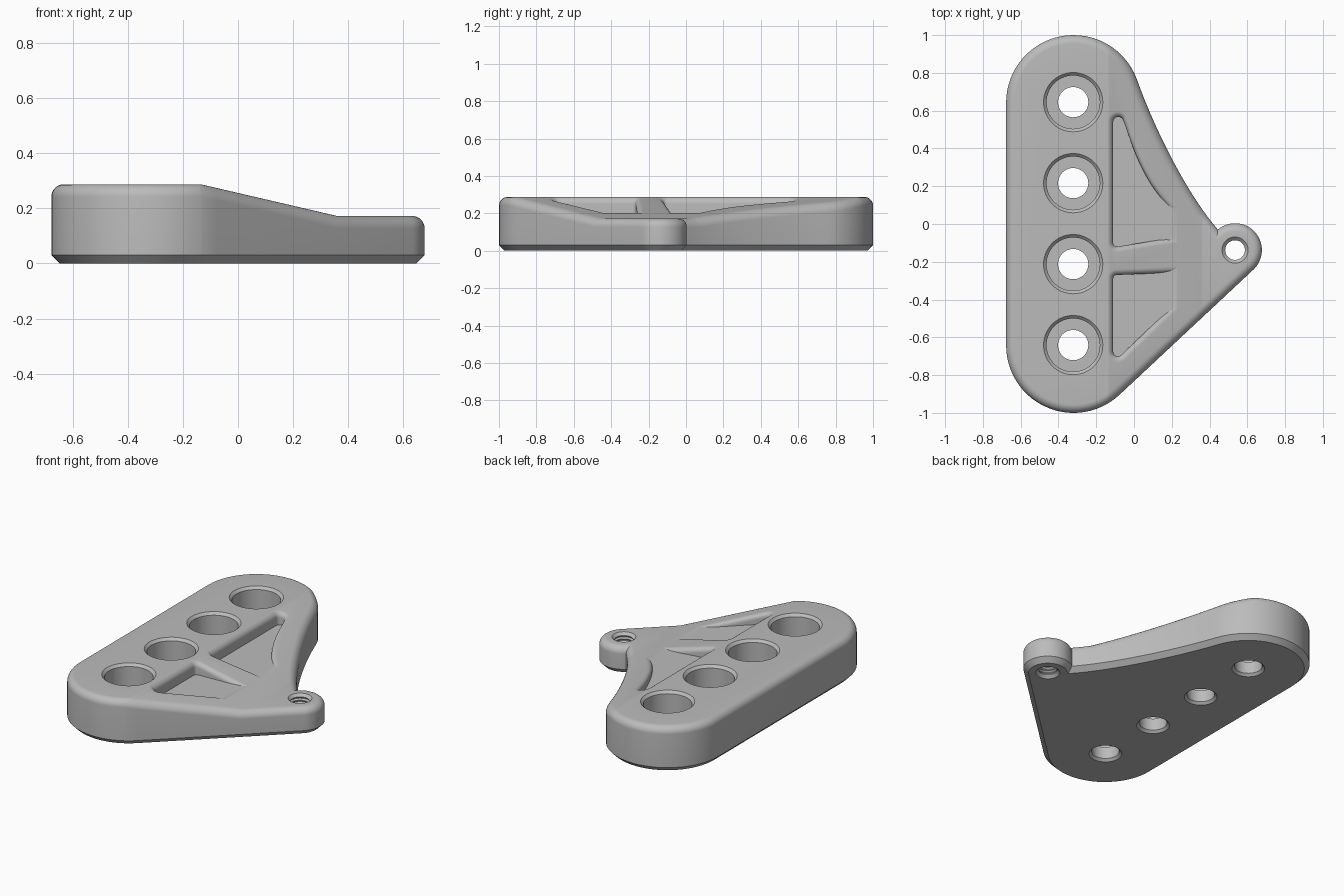
import bpy, bmesh, math
from mathutils import Vector

if "Cube" in bpy.data.objects:
    bpy.data.objects.remove(bpy.data.objects["Cube"])

TOP, LOW = 0.287, 0.172          # plate height and ear height
SLOPE_A, SLOPE_B = -0.135, 0.36  # the top slopes down between these x values
EAR, EAR_R = (0.535, -0.138), 0.142
END_X, END_Y, END_R = -0.32, 0.643, 0.357
RIM, FLARE, FLOOR = 0.045, 0.03, 0.203

grey = bpy.data.materials.new("satin_grey")
grey.use_nodes = True
grey.diffuse_color = (0.5, 0.5, 0.5, 1)
grey.node_tree.nodes["Principled BSDF"].inputs["Base Color"].default_value = (0.5, 0.5, 0.5, 1)


def height(x):
    t = min(1, max(0, (x - SLOPE_A) / (SLOPE_B - SLOPE_A)))
    return TOP + (LOW - TOP) * t


def arc(c, r, a0, a1):
    n = max(3, math.ceil(abs(a1 - a0) / 6))
    angles = [math.radians(a0 + (a1 - a0) * i / n) for i in range(n + 1)]
    return [Vector((c[0] + r * math.cos(a), c[1] + r * math.sin(a))) for a in angles]


def bezier(p0, p1, p2, p3, n=20):
    p = [Vector(q) for q in (p0, p1, p2, p3)]
    out = []
    for i in range(1, n):
        t = i / n
        out.append(p[0] * (1 - t) ** 3 + p[1] * 3 * t * (1 - t) ** 2
                   + p[2] * 3 * t * t * (1 - t) + p[3] * t ** 3)
    return out


def offset(pts, d):
    """Move a counter-clockwise outline outwards by d with mitred corners."""
    out = []
    for i, p in enumerate(pts):
        a = (p - pts[i - 1]).normalized()
        b = (pts[(i + 1) % len(pts)] - p).normalized()
        na, nb = Vector((a.y, -a.x)), Vector((b.y, -b.x))
        out.append(p + (na + nb) * (d / (1 + na.dot(nb))))
    return out


def loft(rings):
    """Closed solid through rings of equal length, listed from bottom to top."""
    bm = bmesh.new()
    loops = [[bm.verts.new(co) for co in ring] for ring in rings]
    n = len(loops[0])
    for lo, hi in zip(loops, loops[1:]):
        for i in range(n):
            j = (i + 1) % n
            bm.faces.new((lo[i], lo[j], hi[j], hi[i]))
    bm.faces.new(loops[0][::-1])
    bm.faces.new(loops[-1])
    return bm


def finish(bm, name):
    bmesh.ops.recalc_face_normals(bm, faces=bm.faces)
    me = bpy.data.meshes.new(name)
    bm.to_mesh(me)
    bm.free()
    me.materials.append(grey)
    ob = bpy.data.objects.new(name, me)
    bpy.context.collection.objects.link(ob)
    return ob


def round_steps(r, n=8):
    """(sideways, downwards) distances along a quarter round."""
    return [(r * (1 - math.cos(a)), r * (1 - math.sin(a)))
            for a in (math.pi / 2 * i / n for i in range(n + 1))]


def lathe_cutter(name, centre, profile):
    rings = [[(p.x, p.y, z) for p in arc(centre, r, 0, 360)[:-1]] for r, z in profile]
    return finish(loft(rings), name)


def pocket_cutter(name, pts):
    """Flat-floored pocket whose upper edge is rounded along the slope."""
    rings = [[(p.x, p.y, 0.05) for p in pts]]
    for out, down in round_steps(FLARE):
        rings.append([(p.x, p.y, height(p.x) - down) for p in offset(pts, out)])
    rings.append([(p.x, p.y, 0.4) for p in offset(pts, FLARE + 0.001)])
    bm = loft(rings)
    cut = bmesh.ops.bisect_plane(bm, geom=bm.verts[:] + bm.edges[:] + bm.faces[:],
                                 plane_co=(0, 0, FLOOR), plane_no=(0, 0, 1), clear_inner=True)
    edges = [e for e in cut["geom_cut"] if isinstance(e, bmesh.types.BMEdge)]
    bmesh.ops.contextual_create(bm, geom=edges)
    return finish(bm, name)


# Bracket outline: rounded ends, ear and concave flank
flank_top = arc((END_X, END_Y), END_R, 20, 180)
bottom_end = arc((END_X, -END_Y), END_R, 180, 313.5)
ear = arc(EAR, EAR_R, -46.5, 130)
flank = bezier(ear[-1], (0.28, 0.16), (0.11, 0.50), flank_top[0])
outline = flank_top + bottom_end + ear + flank

# Solid body with chamfered base and rounded rim
rings = [(-0.03, 0), (0, 0.03)] + [(-s, TOP - d) for s, d in round_steps(RIM)]
bm = loft([[(p.x, p.y, z) for p in offset(outline, o)] for o, z in rings])
for x in (SLOPE_A, SLOPE_B):
    bmesh.ops.bisect_plane(bm, geom=bm.verts[:] + bm.edges[:] + bm.faces[:],
                           plane_co=(x, 0, 0), plane_no=(1, 0, 0))
for v in bm.verts:
    if v.co.z > 0.1:
        v.co.z += height(v.co.x) - TOP
body = finish(bm, "bracket_body")

# Four counterbored bolt holes
cutters = []
for i in range(4):
    y = 0.645 - i * 0.4287
    cutters.append(lathe_cutter("bolt_hole_cutter", (-0.322, y), [
        (0.105, -0.01), (0.08, 0.015), (0.08, 0.09), (0.141, 0.09),
        (0.141, TOP - 0.016), (0.167, TOP + 0.01)]))

# Threaded ear hole
thread = [(0.08, -0.01), (0.052, 0.018)]
for i in range(6):
    z = 0.025 + i * 0.022
    thread += [(0.052, z), (0.061, z + 0.008), (0.061, z + 0.011), (0.052, z + 0.019)]
thread += [(0.052, LOW - 0.016), (0.080, LOW + 0.01)]
cutters.append(lathe_cutter("ear_hole_cutter", EAR, thread))

# Two pockets separated by a rib
upper = (arc((-0.09, -0.10), 0.02, 180, 279) + [Vector((0.28, -0.06)), Vector((0.28, -0.02))]
         + bezier((0.25, 0.02), (0.09, 0.17), (0.02, 0.31), (-0.055, 0.55))
         + arc((-0.083, 0.54), 0.027, 25, 180))
lower = (arc((-0.085, -0.675), 0.025, 180, 313.5)
         + [Vector((0.25, -0.391)), Vector((0.25, -0.255))]
         + arc((-0.09, -0.29), 0.02, 93, 180))
cutters.append(pocket_cutter("upper_pocket_cutter", upper))
cutters.append(pocket_cutter("lower_pocket_cutter", lower))

# Cut everything out, then shade
bpy.ops.object.select_all(action='DESELECT')
bpy.context.view_layer.objects.active = body
body.select_set(True)
for c in cutters:
    c.hide_render = True
    mod = body.modifiers.new("cut", 'BOOLEAN')
    mod.operation, mod.solver, mod.object = 'DIFFERENCE', 'EXACT', c
    bpy.ops.object.modifier_apply(modifier=mod.name)
    bpy.data.objects.remove(c)
bpy.ops.object.shade_smooth_by_angle(angle=math.radians(12.5))
